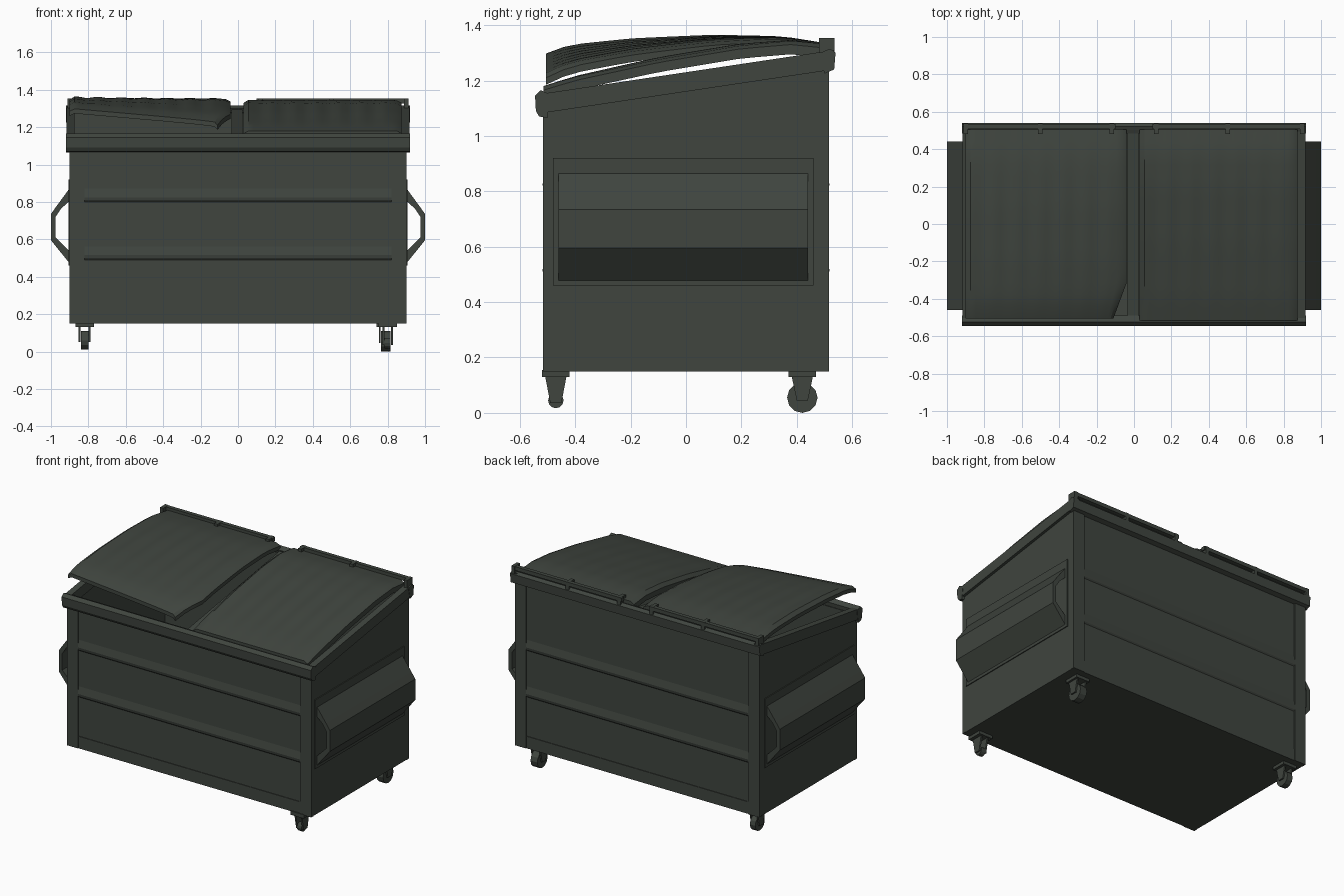
import bpy, bmesh, math
from mathutils import Vector

if "Cube" in bpy.data.objects:
    bpy.data.objects.remove(bpy.data.objects["Cube"])

green = bpy.data.materials.new("dark_green_grey_steel")
green.diffuse_color = (0.05, 0.059, 0.049, 1)
green.use_nodes = True
green.node_tree.nodes["Principled BSDF"].inputs["Base Color"].default_value = green.diffuse_color


def finish(name, bm, smooth=False):
    bmesh.ops.recalc_face_normals(bm, faces=bm.faces)
    me = bpy.data.meshes.new(name)
    bm.to_mesh(me)
    bm.free()
    me.materials.append(green)
    ob = bpy.data.objects.new(name, me)
    bpy.context.collection.objects.link(ob)
    if smooth:
        bpy.ops.object.select_all(action='DESELECT')
        ob.select_set(True)
        bpy.context.view_layer.objects.active = ob
        bpy.ops.object.shade_smooth_by_angle(angle=math.radians(30))
    return ob


def prism(name, pts, axis, a, b):
    """Extrude a closed profile along x (points y,z) or y (points x,z)."""
    bm = bmesh.new()
    put = (lambda p, t: (t, p[0], p[1])) if axis == 'x' else (lambda p, t: (p[0], t, p[1]))
    f = bm.faces.new([bm.verts.new(put(p, a)) for p in pts])
    ext = bmesh.ops.extrude_face_region(bm, geom=[f])
    d = Vector((b - a, 0, 0)) if axis == 'x' else Vector((0, b - a, 0))
    bmesh.ops.translate(bm, vec=d, verts=[v for v in ext['geom'] if isinstance(v, bmesh.types.BMVert)])
    return finish(name, bm)


def box(name, x0, x1, y0, y1, z0, z1):
    return prism(name, [(y0, z0), (y1, z0), (y1, z1), (y0, z1)], 'x', x0, x1)


def slope(y):
    return 1.2 + 0.157 * y


# Open tub with a sloped mouth
bm = bmesh.new()


def ring(hx, hy, z=None):
    return [bm.verts.new((sx * hx, sy * hy, slope(sy * hy) if z is None else z))
            for sx, sy in ((-1, -1), (1, -1), (1, 1), (-1, 1))]


rings = [ring(0.9, 0.508, 0.15), ring(0.9, 0.508), ring(0.88, 0.488), ring(0.88, 0.488, 0.17)]
for r, s in zip(rings, rings[1:]):
    for i in range(4):
        j = (i + 1) % 4
        bm.faces.new((r[i], r[j], s[j], s[i]))
bm.faces.new(rings[0])
bm.faces.new(rings[-1])
finish("tub", bm)

# Corner posts, bottom sills and folded panel ribs on front and back
for s, side in ((-1, "front"), (1, "back")):
    top = 1.08 if s < 0 else 1.25
    for x in (-1, 1):
        a, b = sorted((x * 0.82, x * 0.902))
        box(f"{side}_corner_post", a, b, min(s * 0.49, s * 0.516), max(s * 0.49, s * 0.516), 0.15, top)
    box(f"{side}_sill", -0.82, 0.82, min(s * 0.49, s * 0.512), max(s * 0.49, s * 0.512), 0.15, 0.23)
    for z in (0.5, 0.81):
        prism(f"{side}_panel_fold", [(s * 0.5, z - 0.02), (s * 0.515, z), (s * 0.518, z + 0.015),
                                     (s * 0.5, z + 0.1)], 'x', -0.82, 0.82)

# Rim around the mouth
prism("front_rim", [(-0.5, 1.065), (-0.53, 1.07), (-0.542, 1.09), (-0.545, 1.145),
                    (-0.525, 1.165), (-0.49, 1.15)], 'x', -0.92, 0.92)
prism("back_rim", [(0.5, 1.225), (0.535, 1.24), (0.54, 1.3), (0.52, 1.315), (0.485, 1.3)],
      'x', -0.92, 0.92)
for s in (-1, 1):
    prism("side_rim", [(-0.535, 1.08), (0.535, 1.24), (0.535, 1.31), (-0.535, 1.15)],
          'x', s * 0.875, s * 0.918)
    # Hinge rod and its brackets
    a, b = sorted((s * 0.1, s * 0.91))
    box("hinge_rod", a, b, 0.508, 0.535, 1.327, 1.352)
    for x in (0.12, 0.5, 0.9):
        box("hinge_bracket", s * x - 0.012, s * x + 0.012, 0.48, 0.537, 1.28, 1.353)

# Fork pockets: open sleeves along both sides
for s in (-1, 1):
    prof = [(0.895, 0.88), (0.972, 0.775), (1.0, 0.735), (1.0, 0.595), (0.895, 0.465),
            (0.895, 0.53), (0.975, 0.61), (0.975, 0.72), (0.945, 0.765), (0.895, 0.81)]
    prism("fork_pocket", [(s * x, z) for x, z in prof], 'y', -0.46, 0.44)
    # Raised reinforcing plate behind the sleeve
    a, b = sorted((s * 0.89, s * 0.906))
    box("pocket_back_plate", a, b, -0.48, 0.46, 0.46, 0.92)


def profile_z(prof, y):
    for (y0, z0), (y1, z1) in zip(prof, prof[1:]):
        if y <= y1:
            return z0 + (z1 - z0) * (y - y0) / (y1 - y0)
    return prof[-1][1]


def lid(name, x0, x1, prof, twist, thick, cut):
    """Gently corrugated sheet with turned-down edges and optional cut corner."""
    bm = bmesh.new()
    nx, ny = 32, 16
    y0, y1 = prof[0][0], prof[-1][0]
    layers = []
    for lower in (0, 1):
        g = []
        for j in range(ny + 1):
            v = j / ny
            row = []
            for i in range(nx + 1):
                u = i / nx
                y = y0 + (y1 - y0) * v
                x = x0 + (x1 - x0) * u
                z = profile_z(prof, y) - twist * u * (1 - v) ** 1.5
                z += 0.004 * math.sin(u * 14 * math.pi) * math.sin(math.pi * v)
                if i in (0, nx):
                    z -= 0.015
                if cut and j < 3:
                    x -= cut * (1 - j / 3) * u ** 6
                row.append(bm.verts.new((x, y, z - thick * lower)))
            g.append(row)
        layers.append(g)
    t, b = layers
    for g in layers:
        for j in range(ny):
            for i in range(nx):
                bm.faces.new((g[j][i], g[j][i + 1], g[j + 1][i + 1], g[j + 1][i]))
    edge = [(0, i) for i in range(nx)] + [(j, nx) for j in range(ny)] + \
           [(ny, i) for i in range(nx, 0, -1)] + [(j, 0) for j in range(ny, 0, -1)]
    for (j, i), (l, k) in zip(edge, edge[1:] + edge[:1]):
        bm.faces.new((t[j][i], t[l][k], b[l][k], b[j][i]))
    finish(name, bm, True)


# Left lid is warped and propped up, right lid lies closed
lid("left_lid", -0.9, -0.04, [(-0.505, 1.3), (-0.42, 1.33), (-0.2, 1.35), (0.1, 1.362),
                              (0.35, 1.358), (0.505, 1.335)], 0.075, 0.025, 0.07)
lid("right_lid", 0.03, 0.875, [(-0.515, 1.18), (-0.4, 1.215), (-0.1, 1.28), (0.2, 1.33),
                               (0.38, 1.345), (0.505, 1.332)], 0.0, 0.035, 0)
# Centre bar between the lids
prism("centre_bar", [(-0.5, 1.11), (0.5, 1.265), (0.5, 1.295), (-0.5, 1.14)], 'x', -0.035, 0.025)


# Casters: fork plates and a wheel (one front caster is missing)
def caster(x, y, w, r, zc):
    box("caster_plate", x - 0.05, x + 0.05, y - 0.05, y + 0.05, 0.13, 0.155)
    for s in (-1, 1):
        prism("caster_fork", [(y - 0.04, 0.14), (y + 0.04, 0.14), (y + 0.02, zc - 0.01),
                              (y - 0.02, zc - 0.01)], 'x', x + s * (w + 0.002), x + s * (w + 0.012))
    prism("caster_wheel", [(y + r * math.cos(k * math.pi / 6), zc + r * math.sin(k * math.pi / 6))
                           for k in range(12)], 'x', x - w, x + w)


caster(0.79, 0.42, 0.025, 0.055, 0.055)
caster(-0.82, 0.42, 0.02, 0.05, 0.06)
caster(0.8, -0.47, 0.016, 0.028, 0.045)
